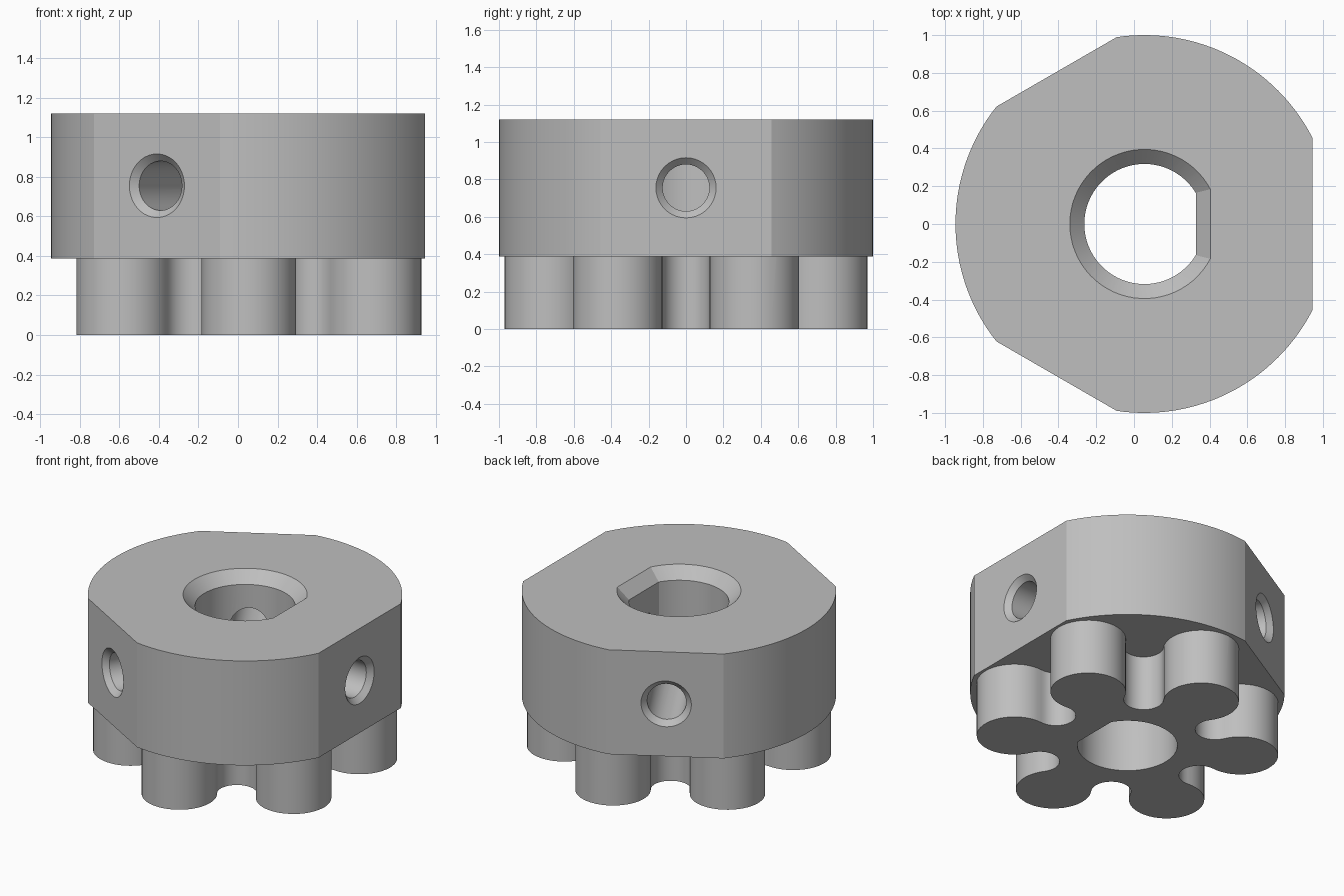
import bpy
import bmesh
from math import sin, cos, pi, acos, atan2, hypot, sqrt, radians
from mathutils import Matrix, Vector

AXIS_X = 0.055                      # axis of the hub
BASE_H, TOP = 0.387, 1.12
FLATS = [(0, 0.89), (radians(120), 0.93), (radians(240), 0.93)]

if "Cube" in bpy.data.objects:
    bpy.data.objects.remove(bpy.data.objects["Cube"], do_unlink=True)

metal = bpy.data.materials.new("grey metal")
metal.use_nodes = True
grey = (0.52, 0.52, 0.52, 1)
metal.diffuse_color = grey
metal.node_tree.nodes["Principled BSDF"].inputs["Base Color"].default_value = grey


def arc(cx, cy, r, a, b, n):
    """Points on an arc from angle a to angle b."""
    steps = [a + (b - a) * i / n for i in range(n + 1)]
    return [(cx + r * cos(t), cy + r * sin(t)) for t in steps]


def loft(name, sections, matrix=Matrix()):
    """Closed solid through (outline, height) sections of equal point count."""
    bm = bmesh.new()
    rings = [[bm.verts.new((x, y, z)) for x, y in pts] for pts, z in sections]
    n = len(rings[0])
    for low, high in zip(rings, rings[1:]):
        for i in range(n):
            j = (i + 1) % n
            bm.faces.new((low[i], low[j], high[j], high[i]))
    bm.faces.new(rings[0][::-1])
    bm.faces.new(rings[-1])
    bmesh.ops.recalc_face_normals(bm, faces=bm.faces)
    bm.transform(Matrix.Translation((AXIS_X, 0, 0)) @ matrix)
    mesh = bpy.data.meshes.new(name)
    bm.to_mesh(mesh)
    bm.free()
    mesh.materials.append(metal)
    obj = bpy.data.objects.new(name, mesh)
    bpy.context.collection.objects.link(obj)
    return obj


def combine(target, tool, operation):
    mod = target.modifiers.new(operation.title(), 'BOOLEAN')
    mod.operation = operation
    mod.solver = 'EXACT'
    mod.object = tool
    bpy.context.view_layer.objects.active = target
    bpy.ops.object.modifier_apply(modifier=mod.name)
    bpy.data.objects.remove(tool, do_unlink=True)


# Collar: round disc with three flats
outline = []
for i, (angle, dist) in enumerate(FLATS):
    next_angle, next_dist = FLATS[(i + 1) % 3]
    if next_angle <= angle:
        next_angle += 2 * pi
    outline += arc(0, 0, 1, angle + acos(dist), next_angle - acos(next_dist), 32)
hub = loft("flanged_hub", [(outline, BASE_H), (outline, TOP)])

# Lobed base: six round lobes joined by tangent gullets
LOBE_DIST, LOBE_R, GULLET_R = 0.73, 0.24, 0.127
gullet_dist = LOBE_DIST * cos(pi / 6) - sqrt(
    (LOBE_R + GULLET_R) ** 2 - (LOBE_DIST / 2) ** 2)
lobe_y = LOBE_DIST * sin(pi / 6)
lobe_x = LOBE_DIST * cos(pi / 6)
touch = atan2(lobe_y, lobe_x - gullet_dist)      # gullet to lobe direction
outline = []
for k in range(6):
    mid = k * pi / 3
    # concave gullet, then the lobe that follows it
    outline += arc(gullet_dist * cos(mid), gullet_dist * sin(mid), GULLET_R,
                   mid + 2 * pi - touch, mid + touch, 16)[:-1]
    lobe = mid + pi / 6
    half = pi + touch - pi / 6
    outline += arc(LOBE_DIST * cos(lobe), LOBE_DIST * sin(lobe), LOBE_R,
                   lobe - (2 * pi - half), lobe + (2 * pi - half), 32)[:-1]
base = loft("lobed_base", [(outline, 0), (outline, BASE_H + 0.05)])
combine(hub, base, 'UNION')


# D-shaped bore with a chamfered mouth
def d_shape(grow):
    r = 0.318 + grow
    a = acos((0.272 + grow) / r)
    return arc(0, 0, r, a, 2 * pi - a, 56)


bore = loft("bore_cutter", [(d_shape(0), -0.1), (d_shape(0), TOP - 0.077),
                            (d_shape(0.097), TOP + 0.02)])
combine(hub, bore, 'DIFFERENCE')

# Countersunk screw hole through each flat into the bore
for angle, dist in FLATS:
    steps = [(0.125, 0.15), (0.125, dist - 0.036), (0.181, dist + 0.02)]
    rings = [(arc(0, 0, r, 0, 2 * pi, 40)[:-1], z) for r, z in steps]
    aim = (Matrix.Translation((0, 0, 0.755)) @ Matrix.Rotation(angle, 4, 'Z')
           @ Matrix.Rotation(pi / 2, 4, 'Y'))
    combine(hub, loft("screw_hole_cutter", rings, aim), 'DIFFERENCE')

# Smooth curved walls, crisp edges
bpy.ops.object.select_all(action='DESELECT')
hub.select_set(True)
bpy.context.view_layer.objects.active = hub
bpy.ops.object.shade_smooth_by_angle(angle=radians(20))
